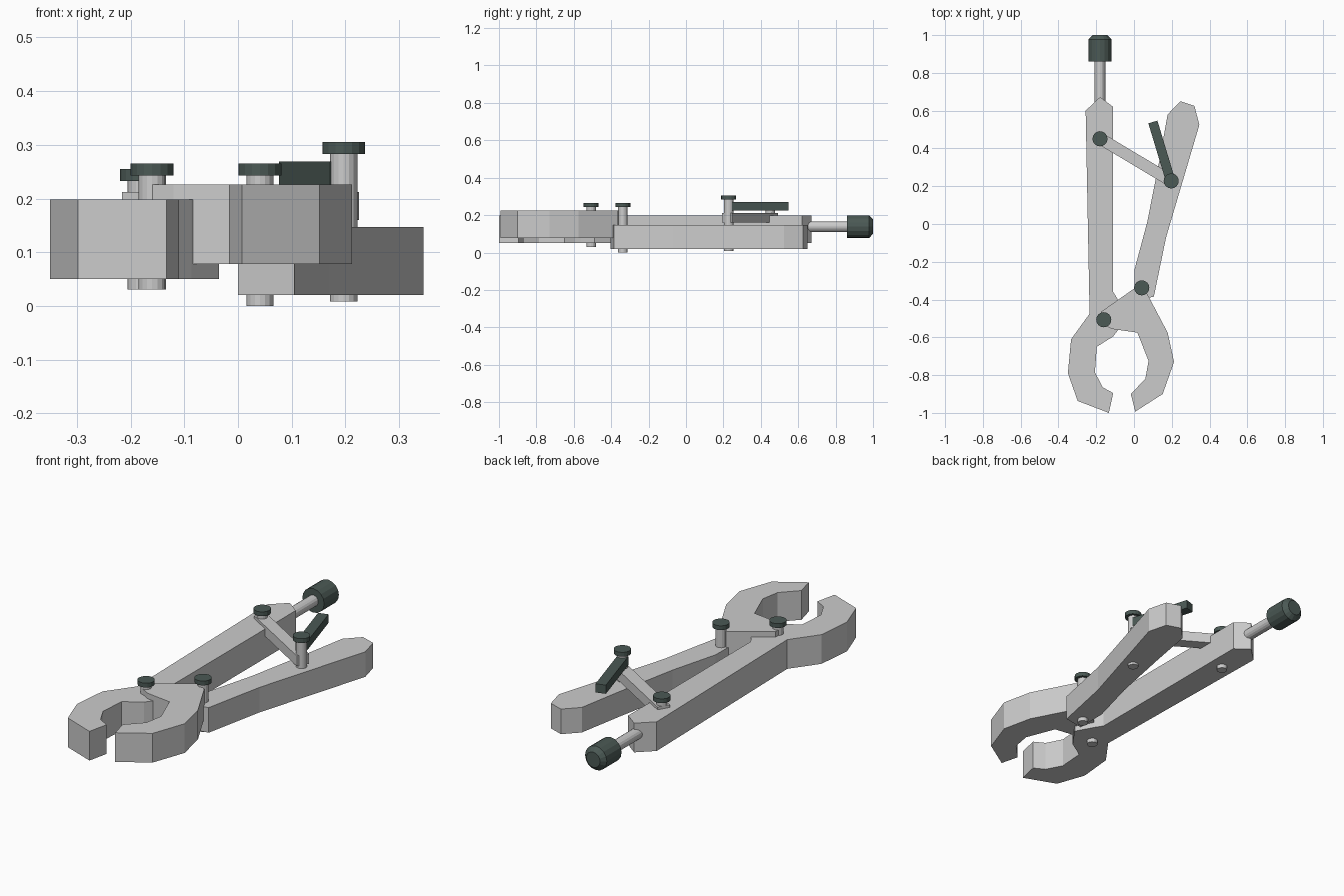
import bpy, bmesh, math
from mathutils import Matrix, Vector

if "Cube" in bpy.data.objects:
    bpy.data.objects.remove(bpy.data.objects["Cube"])

dark = bpy.data.materials.new("dark_green_grey")
dark.diffuse_color = (0.07, 0.10, 0.09, 1)
dark.use_nodes = True
dark.node_tree.nodes["Principled BSDF"].inputs["Base Color"].default_value = dark.diffuse_color


def finish(name, bm, mat=None):
    bmesh.ops.recalc_face_normals(bm, faces=bm.faces)
    me = bpy.data.meshes.new(name)
    bm.to_mesh(me)
    bm.free()
    ob = bpy.data.objects.new(name, me)
    bpy.context.collection.objects.link(ob)
    if mat:
        me.materials.append(mat)
    return ob


def plate(name, pts, z0, z1, mat=None):
    """Extrude a flat outline from z0 to z1."""
    bm = bmesh.new()
    f = bm.faces.new([bm.verts.new((x, y, z0)) for x, y in pts])
    ext = bmesh.ops.extrude_face_region(bm, geom=[f])
    top = [v for v in ext["geom"] if isinstance(v, bmesh.types.BMVert)]
    bmesh.ops.translate(bm, verts=top, vec=(0, 0, z1 - z0))
    return finish(name, bm, mat)


def bar(name, a, b, w, z0, z1, mat=None):
    """Straight bar of width w between two points."""
    a, b = Vector(a), Vector(b)
    d = (b - a).normalized()
    n = Vector((-d.y, d.x)) * w / 2
    return plate(name, [a - n, b - n, b + n, a + n], z0, z1, mat)


def rod(name, base, r0, r1, length, mat=None, axis='Z', sides=16):
    """Cylinder or cone standing on its base point, along z or y."""
    bm = bmesh.new()
    m = Matrix.Translation(base)
    if axis == 'Y':
        m = m @ Matrix.Rotation(-math.pi / 2, 4, 'X')
    m = m @ Matrix.Translation((0, 0, length / 2))
    bmesh.ops.create_cone(bm, cap_ends=True, segments=sides, radius1=r0,
                          radius2=r1, depth=length, matrix=m)
    return finish(name, bm, mat)


# Fixed handle with the left jaw
plate("fixed_handle_jaw", [
    (-0.256, 0.60), (-0.18, 0.672), (-0.11, 0.62), (-0.11, -0.36),
    (-0.085, -0.40), (-0.035, -0.49), (-0.087, -0.565), (-0.11, -0.595),
    (-0.197, -0.65), (-0.207, -0.785), (-0.165, -0.865), (-0.11, -0.895),
    (-0.133, -1.0), (-0.298, -0.937), (-0.35, -0.79), (-0.333, -0.61),
    (-0.235, -0.475)], 0.05, 0.198)

# Moving right jaw
plate("moving_jaw", [
    (0.01, -0.335), (0.07, -0.37), (0.178, -0.575), (0.212, -0.73),
    (0.152, -0.90), (0.007, -0.993), (-0.017, -0.90), (0.06, -0.82),
    (0.077, -0.725), (0.018, -0.575), (-0.12, -0.555), (-0.18, -0.52),
    (-0.175, -0.465)], 0.078, 0.226)

# Lower moving handle
plate("moving_handle", [
    (0.0, -0.403), (0.105, -0.385), (0.17, -0.07), (0.346, 0.525),
    (0.32, 0.625), (0.246, 0.65), (0.178, 0.58), (0.135, 0.34),
    (0.07, 0.01), (0.003, -0.24)], 0.02, 0.147)

# Link between handles and release lever
bar("link_bar", (-0.20, 0.465), (0.21, 0.22), 0.062, 0.16, 0.212)
bar("release_lever", (0.195, 0.225), (0.10, 0.54), 0.05, 0.225, 0.269, dark)

# Pivot pins with dark caps: x, y, bottom, top
pins = {"jaw_pin": (-0.16, -0.507, 0.03, 0.265),
        "handle_pin": (0.041, -0.338, 0.0, 0.265),
        "lever_pin": (0.197, 0.228, 0.008, 0.305),
        "link_pin": (-0.18, 0.451, 0.03, 0.255)}
for name, (x, y, z0, z1) in pins.items():
    rod(name, (x, y, z0), 0.0255, 0.0255, z1 - z0 - 0.01)
    rod(name + "_cap", (x, y, z1 - 0.022), 0.04, 0.04, 0.022, dark)

# Adjusting screw and knob with a tapered end
rod("screw_rod", (-0.18, 0.60, 0.138), 0.028, 0.028, 0.30, axis='Y')
knob = rod("screw_knob", (-0.18, 0.86, 0.138), 0.061, 0.061, 0.14, dark, 'Y')
bm = bmesh.new()
bm.from_mesh(knob.data)
end = [e for e in bm.edges if all(v.co.y > 0.99 for v in e.verts)]
bmesh.ops.bevel(bm, geom=end, offset=0.022, segments=1, affect='EDGES')
bm.to_mesh(knob.data)
bm.free()
